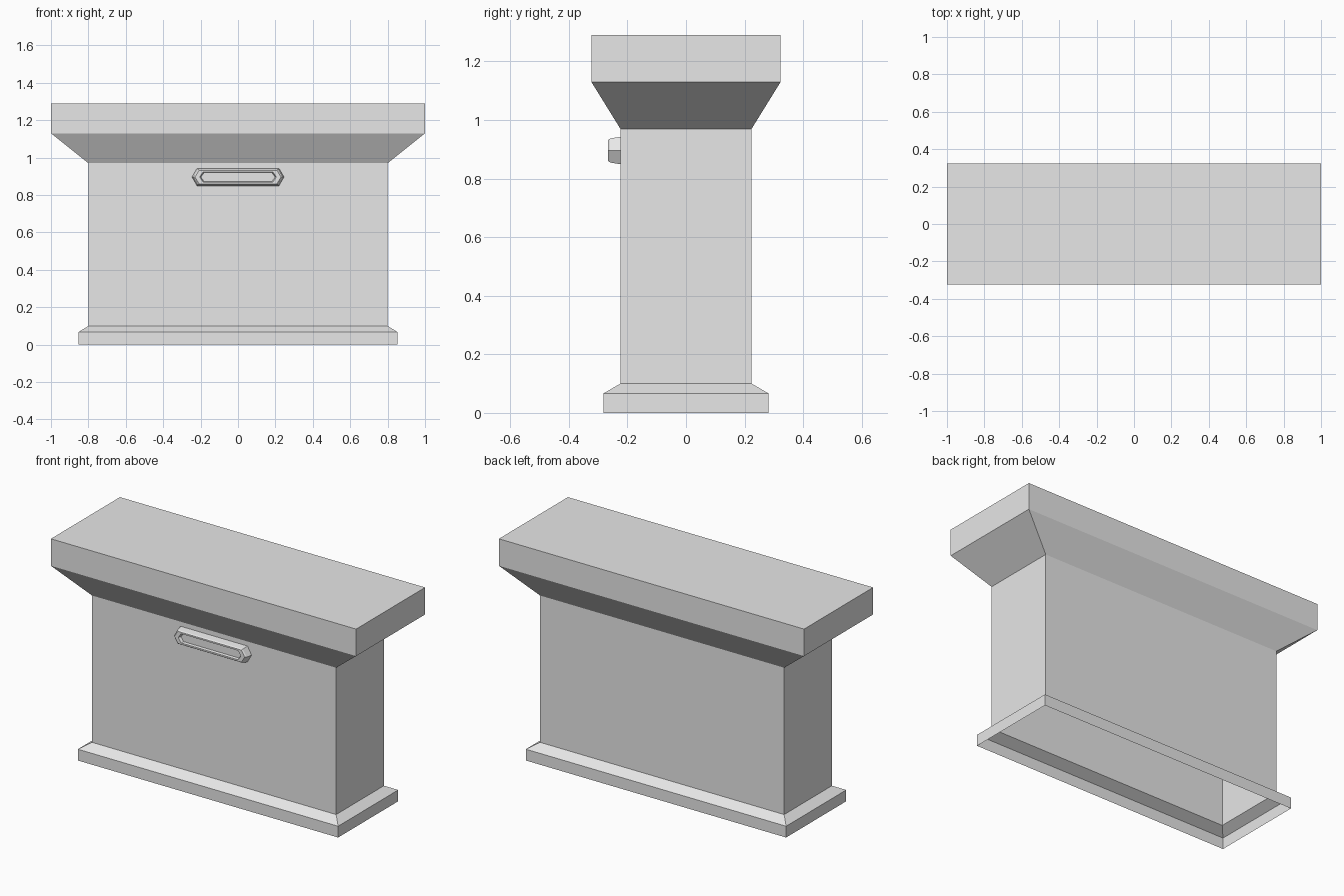
import bpy
import bmesh

cube = bpy.data.objects.get("Cube")
if cube:
    bpy.data.objects.remove(cube, do_unlink=True)

grey = bpy.data.materials.new("light grey")
grey.use_nodes = True
colour = (0.8, 0.8, 0.8, 1)
grey.diffuse_color = colour
grey.node_tree.nodes["Principled BSDF"].inputs["Base Color"].default_value = colour


def loft(name, rings):
    """Bridge matching rings in order, cap the last, leave the first open."""
    bm = bmesh.new()
    loops = [[bm.verts.new(co) for co in ring] for ring in rings]
    for low, high in zip(loops, loops[1:]):
        for i in range(len(low)):
            j = (i + 1) % len(low)
            bm.faces.new((low[i], low[j], high[j], high[i]))
    bm.faces.new(loops[-1])
    mesh = bpy.data.meshes.new(name)
    bm.to_mesh(mesh)
    bm.free()
    mesh.materials.append(grey)
    obj = bpy.data.objects.new(name, mesh)
    bpy.context.collection.objects.link(obj)
    return obj


def rectangle(x, y, z):
    return [(-x, -y, z), (x, -y, z), (x, y, z), (-x, y, z)]


def hexagon(tip, shoulder, half_height, y, z=0.896):
    return [(-tip, y, z), (-shoulder, y, z - half_height), (shoulder, y, z - half_height),
            (tip, y, z), (shoulder, y, z + half_height), (-shoulder, y, z + half_height)]


# Hollow counter: plinth, body, flared neck and top slab, open underneath
loft("counter_body", [rectangle(*size) for size in (
    (0.853, 0.281, 0), (0.853, 0.281, 0.067), (0.80, 0.224, 0.10),
    (0.80, 0.224, 0.97), (1.0, 0.323, 1.13), (1.0, 0.323, 1.29))])

# Drawer handle: bevelled hexagonal rim around a sunken panel
loft("handle", [hexagon(*size) for size in (
    (0.246, 0.219, 0.047, -0.224), (0.238, 0.214, 0.041, -0.259),
    (0.230, 0.208, 0.036, -0.266), (0.205, 0.187, 0.027, -0.266),
    (0.199, 0.181, 0.024, -0.25))])
